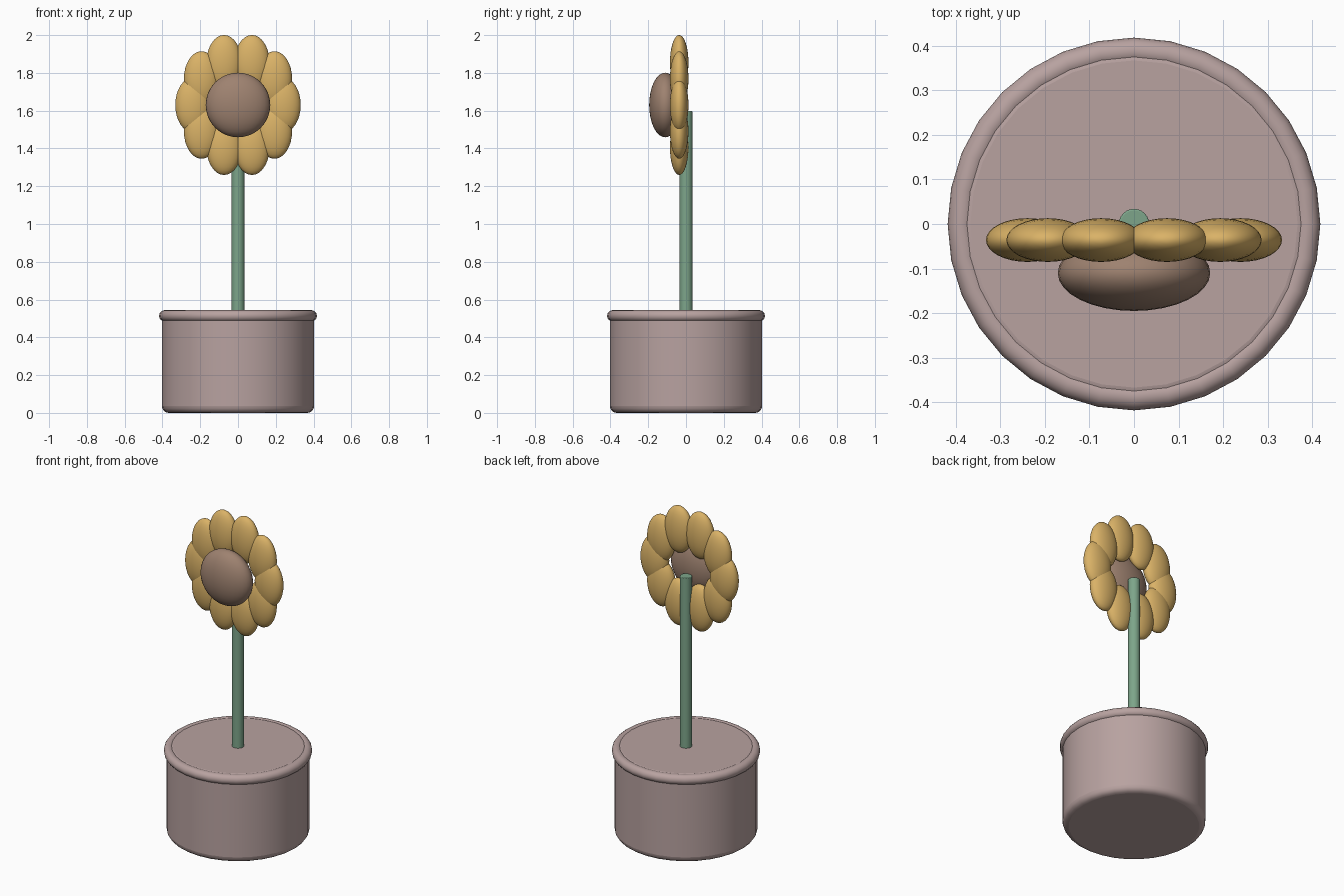
import bpy, math

if "Cube" in bpy.data.objects:
    bpy.data.objects.remove(bpy.data.objects["Cube"])


def material(name, rgb):
    m = bpy.data.materials.new(name)
    m.diffuse_color = (*rgb, 1)
    m.use_nodes = True
    m.node_tree.nodes["Principled BSDF"].inputs["Base Color"].default_value = m.diffuse_color
    return m


CLAY = material("dusty pink clay", (0.479, 0.361, 0.352))
YELLOW = material("petal yellow", (0.70, 0.445, 0.135))
BROWN = material("seed brown", (0.342, 0.223, 0.162))
GREEN = material("stem green", (0.205, 0.376, 0.254))


def finish(name, mat, angle=40):
    ob = bpy.context.object
    ob.name = ob.data.name = name
    ob.data.materials.append(mat)
    bpy.ops.object.shade_smooth_by_angle(angle=math.radians(angle))
    return ob


def cylinder(name, mat, radius, z0, z1, bevel, sides=32):
    bpy.ops.mesh.primitive_cylinder_add(vertices=sides, radius=radius, depth=z1 - z0,
                                        location=(0, 0, (z0 + z1) / 2))
    ob = finish(name, mat)
    mod = ob.modifiers.new("soft_edges", 'BEVEL')
    mod.width, mod.segments = bevel, 4
    mod.limit_method, mod.angle_limit = 'ANGLE', math.radians(40)
    return ob


def ellipsoid(name, mat, centre, radii):
    bpy.ops.mesh.primitive_uv_sphere_add(segments=32, ring_count=16, radius=1, location=centre)
    bpy.context.object.scale = radii
    bpy.ops.object.transform_apply(location=False, rotation=False, scale=True)
    return finish(name, mat, 60)


# Pot with rounded edges and a rolled rim
cylinder("pot", CLAY, 0.403, 0.005, 0.542, 0.036)
bpy.ops.mesh.primitive_torus_add(major_segments=32, minor_segments=16, major_radius=0.388,
                                 minor_radius=0.030, location=(0, 0, 0.514))
finish("pot_rim", CLAY)
bpy.data.objects["pot"].scale.z = 0.542 / 0.537
bpy.data.objects["pot"].location.z = 0.271

# Stem
cylinder("stem", GREEN, 0.034, 0.50, 1.598, 0.004, 24)

# Ring of upright oval petals
HEAD_Z = 1.63
for i in range(10):
    a = math.radians(18 + 36 * i)
    ellipsoid(f"petal_{i + 1}", YELLOW,
              (0.239 * math.sin(a), -0.036, HEAD_Z + 0.237 * math.cos(a)),
              (0.093, 0.049, 0.145))

# Domed flower centre
ellipsoid("flower_centre", BROWN, (0, -0.11, HEAD_Z), (0.171, 0.085, 0.171))
